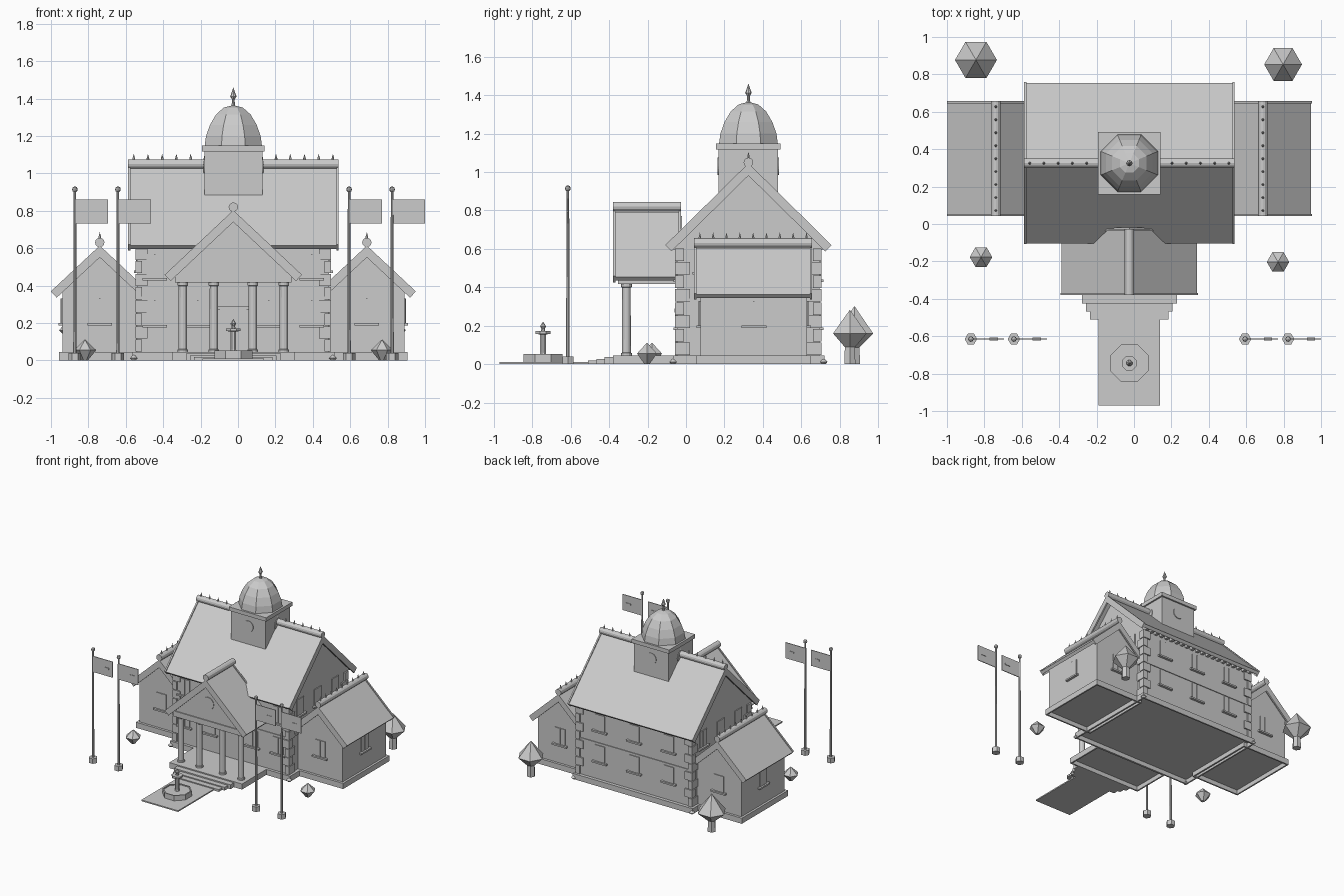
import bpy, bmesh, math
from mathutils import Matrix, Vector

if "Cube" in bpy.data.objects:
    bpy.data.objects.remove(bpy.data.objects["Cube"])

C = -0.025      # building axis in x
MY = 0.325      # main block centre in y
WY = 0.353      # wing centre in y
mat = bpy.data.materials.new("plain grey")
mat.diffuse_color = (0.6, 0.6, 0.6, 1)
mat.use_nodes = True
mat.node_tree.nodes["Principled BSDF"].inputs["Base Color"].default_value = mat.diffuse_color


def finish(name, bm):
    bmesh.ops.recalc_face_normals(bm, faces=bm.faces)
    me = bpy.data.meshes.new(name)
    bm.to_mesh(me)
    bm.free()
    me.materials.append(mat)
    ob = bpy.data.objects.new(name, me)
    bpy.context.collection.objects.link(ob)
    return ob


def add_box(bm, x0, x1, y0, y1, z0, z1, m=Matrix()):
    s = Matrix.Diagonal((x1 - x0, y1 - y0, z1 - z0, 1))
    t = Matrix.Translation(((x0 + x1) / 2, (y0 + y1) / 2, (z0 + z1) / 2))
    bmesh.ops.create_cube(bm, size=1, matrix=m @ t @ s)


def boxes(name, items, m=Matrix()):
    bm = bmesh.new()
    for b in items:
        add_box(bm, *b, m)
    return finish(name, bm)


def plinth(name, x0, x1, y0, y1, h=0.045, t=0.012):
    """Slab with a skirt down to the ground, open below."""
    boxes(name, [(x0, x1, y0, y1, h - .01, h),
                 (x0, x0 + t, y0, y1, 0, h - .01), (x1 - t, x1, y0, y1, 0, h - .01),
                 (x0 + t, x1 - t, y0, y0 + t, 0, h - .01), (x0 + t, x1 - t, y1 - t, y1, 0, h - .01)])


def prism(name, pts, axis, a, b):
    """Extrude a (u, z) outline along x or y from a to b."""
    bm = bmesh.new()
    mk = (lambda u, z, w: (w, u, z)) if axis == 'x' else (lambda u, z, w: (u, w, z))
    f = [bm.verts.new(mk(u, z, a)) for u, z in pts]
    g = [bm.verts.new(mk(u, z, b)) for u, z in pts]
    bm.faces.new(f)
    bm.faces.new(g)
    n = len(pts)
    for i in range(n):
        j = (i + 1) % n
        bm.faces.new((f[i], f[j], g[j], g[i]))
    return finish(name, bm)


def add_lathe(bm, prof, n, m, turn=0):
    rings = []
    for r, z in prof:
        if r == 0:
            rings.append([bm.verts.new(m @ Vector((0, 0, z)))] * n)
        else:
            rings.append([bm.verts.new(m @ Vector((r * math.cos(turn + k * math.tau / n),
                          r * math.sin(turn + k * math.tau / n), z))) for k in range(n)])
    for a, b in zip(rings, rings[1:]):
        for k in range(n):
            q = list(dict.fromkeys((a[k], a[(k + 1) % n], b[(k + 1) % n], b[k])))
            bm.faces.new(q)
    for e in (rings[0], rings[-1]):
        if e[0] is not e[1]:
            bm.faces.new(e)


def lathe(name, prof, n, x, y, turn=0):
    bm = bmesh.new()
    add_lathe(bm, prof, n, Matrix.Translation((x, y, 0)), turn)
    return finish(name, bm)


def rod(name, axis, u, z, a, b, r, n=12):
    """Cylinder along x or y."""
    bm = bmesh.new()
    if axis == 'x':
        m = Matrix.Translation((0, u, z)) @ Matrix.Rotation(math.pi / 2, 4, 'Y')
    else:
        m = Matrix.Translation((u, 0, z)) @ Matrix.Rotation(-math.pi / 2, 4, 'X')
    add_lathe(bm, [(r, a), (r, b)], n, m)
    return finish(name, bm)


def chevron(c, h, za, s, t):
    L = math.hypot(1, s)
    ie, iz = h - t * s / L, za - s * h - t / L
    return [(c - h, za - s * h), (c, za), (c + h, za - s * h), (c + ie, iz), (c, za - t * L), (c - ie, iz)]


def roof(name, axis, c, h, za, s, a, b, crest, zr):
    """Gabled roof with bargeboards, ridge roll and crest spikes."""
    prism(name + "_roof", chevron(c, h - .005, za - .01, s, .025), axis, a + .005, b - .005)
    for e, w in ((a, .012), (b, -.012)):
        prism(name + "_bargeboard", chevron(c, h, za, s, .046), axis, e, e + w)
    rod(name + "_ridge", axis, c, zr, a, b, .025)
    if crest:
        bm = bmesh.new()
        for i in range(crest):
            w = a + .03 + (b - a - .06) * i / (crest - 1)
            p = (w, c, zr) if axis == 'x' else (c, w, zr)
            add_lathe(bm, [(.007, .02), (.007, .03), (0, .055)], 6, Matrix.Translation(p))
        finish(name + "_crest", bm)


def facing(x, y, deg):
    """Local frame whose -y side points out of the wall."""
    return Matrix.Translation((x, y, 0)) @ Matrix.Rotation(math.radians(deg), 4, 'Z')


def window(x, y, deg, z, h=0.13):
    boxes("window", [(-.045, .045, -.006, .002, z, z + h), (-.065, .065, -.02, .002, z - .013, z),
                     (-.004, .004, -.009, .002, z, z + h)], facing(x, y, deg))


def disc(name, x, y, z, deg, r):
    bm = bmesh.new()
    m = facing(x, y, deg) @ Matrix.Translation((0, 0, z)) @ Matrix.Rotation(math.pi / 2, 4, 'X')
    add_lathe(bm, [(r, -0.002), (r, 0.005)], 20, m)
    finish(name, bm)


# main block
prism("main_walls", [(-.045, .04), (.695, .04), (.695, .655), (MY, 1.015), (-.045, .655)], 'x', C - .512, C + .512)
plinth("main_plinth", C - .54, C + .54, -.068, .722)
boxes("belt_course", [(C - .518, C + .518, -.051, .701, .328, .342)])
roof("main", 'x', MY, .433, 1.046, .985, C - .5625, C + .5625, 15, 1.05)
boxes("eave_brackets", [(C - .5 + i * .05 - .012, C - .5 + i * .05 + .012, y - .025, y + .025, .598, .632)
                        for i in range(21) for y in (-.06, .71)])

# corner quoins
q = []
for sx in (-1, 1):
    for y, sy in ((-.045, -1), (.695, 1)):
        for i in range(8):
            w, v = (.065, .035) if i % 2 else (.035, .065)
            xs = sorted((C + sx * .523, C + sx * (.523 - w)))
            ys = sorted((y + sy * .011, y - sy * v))
            q.append((*xs, *ys, .047 + i * .07, .112 + i * .07))
boxes("quoins", q)

# small corner lamps at the foot of the plinth
for sx in (-1, 1):
    for y in (-.066, .716):
        lathe("corner_lamp", [(.01, 0), (.021, .012), (.008, .026), (0, .03)], 8, C + sx * .532, y)

# main windows
for z in (.19, .44):
    for dx in (-.31, 0, .31):
        window(C + dx, .695, 180, z)
    for dx in (-.42, -.19, .19, .42):
        window(C + dx, -.045, 0, z)
for y in (.1, MY, .55):
    window(C + .512, y, 90, .48)
    window(C - .512, y, -90, .48)

# entrance door
boxes("door", [(C - .07, C + .07, -.052, -.04, .045, .27), (C - .085, C + .085, -.06, -.04, .27, .29),
               (C - .004, C + .004, -.056, -.04, .045, .27)])

# side wings
for s in (-1, 1):
    wx = C + s * .714
    prism("wing_walls", [(wx - .2, .04), (wx + .2, .04), (wx + .2, .4), (wx, .585), (wx - .2, .4)], 'y', .075, .63)
    plinth("wing_plinth", wx - .218, wx + .218, .055, .65)
    roof("wing", 'y', wx, .262, .614, .935, .042, .657, 9, .631)
    window(wx, .075, 0, .2)
    window(wx, .63, 180, .2)
    window(wx + s * .2, WY, 90 * s, .2)

# portico
roof("portico", 'y', C, .367, .803, .94, -.38, -.026, 0, .82)
prism("pediment", [(C - .31, .455), (C + .31, .455), (C + .31, .48), (C, .77), (C - .31, .48)], 'y', -.345, -.02)
boxes("entablature", [(C - .312, C + .312, -.353, -.04, .416, .46)])
plinth("portico_floor", C - .327, C + .327, -.38, -.06)
disc("pediment_medallion", C, -.345, .6, 0, .05)
for dx in (-.27, -.104, .104, .27):
    lathe("column", [(.028, .045), (.028, .057), (.023, .06), (.022, .398), (.028, .402), (.028, .416)], 12, C + dx, -.31)

# steps and path
for w, y, z in ((.254, -.425, .036), (.232, -.467, .026), (.21, -.511, .018)):
    boxes("step", [(C - w, C + w, y, -.37, 0, z)])
boxes("path", [(C - .165, C + .165, -.97, -.5, 0, .01)])

# fountain
T8 = math.pi / 8
lathe("fountain_basin", [(.11, .002), (.11, .052), (.1, .052), (.1, .045), (0, .045)], 8, C, -.744, T8)
lathe("fountain_stem", [(.02, .04), (.016, .06), (.016, .155), (.042, .157), (.042, .172), (.012, .172),
                        (.01, .185), (.017, .197), (0, .222)], 8, C, -.744, T8)

# cupola and dome
boxes("cupola", [(C - .155, C + .155, MY - .155, MY + .155, .86, 1.125)])
boxes("cupola_cornice", [(C - .168, C + .168, MY - .168, MY + .168, 1.117, 1.148)])
for d in range(4):
    a = math.radians(d * 90)
    disc("cupola_medallion", C + .155 * math.sin(a), MY - .155 * math.cos(a), 1.03, d * 90, .045)
lathe("dome", [(.166, 1.145), (.158, 1.2), (.135, 1.26), (.1, 1.315), (.055, 1.352), (0, 1.365)], 8, C, MY, T8)
lathe("dome_finial", [(.013, 1.35), (.008, 1.375), (.007, 1.395), (.017, 1.412), (.012, 1.425), (0, 1.46)], 8, C, MY)

# flagpoles and flags
for x in (-.872, -.642, .594, .824):
    lathe("flagpole_base", [(.033, 0), (.033, .04)], 6, x, -.615)
    lathe("flagpole", [(.009, .03), (.007, .905)], 8, x, -.615)
    lathe("flagpole_ball", [(0, .898), (.012, .904), (.015, .914), (.012, .925), (0, .932)], 8, x, -.615)
    boxes("flag", [(x, x + .176, -.618, -.612, .733, .861)])
    boxes("flag_emblem", [(x + .1, x + .145, -.622, -.608, .79, .802)])

# trees and bushes
for x, y, r, top in ((-.845, .877, .112, .302), (.797, .853, .101, .283)):
    lathe("tree_trunk", [(.033, 0), (.03, .1)], 6, x, y)
    lathe("tree_crown", [(.022, .08), (r, .16), (0, top)], 6, x, y)
for x, y in ((-.818, -.177), (.77, -.203)):
    lathe("bush", [(.015, 0), (.06, .055), (0, .112)], 6, x, y)
